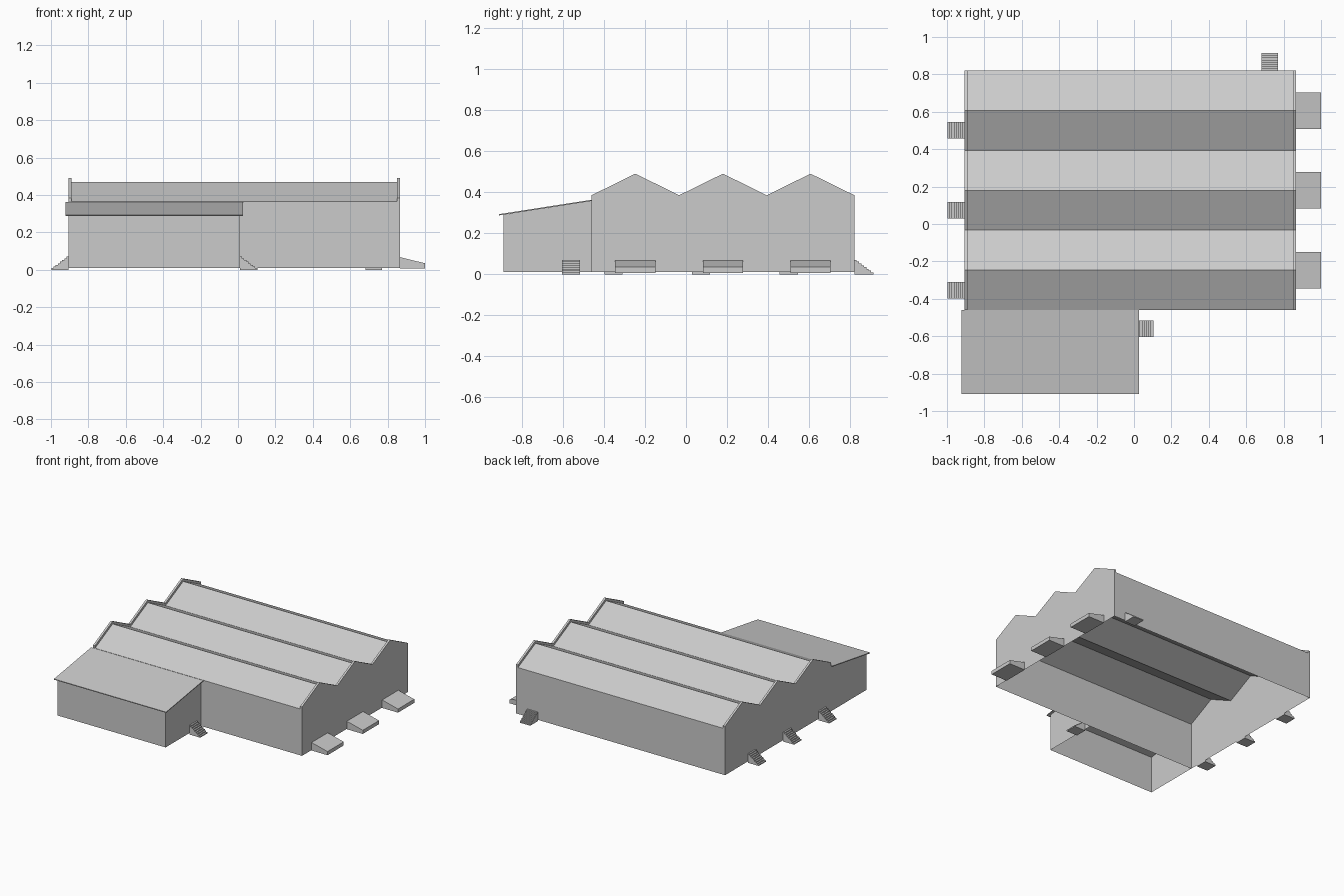
import bpy
import bmesh
import math

cube = bpy.data.objects.get("Cube")
if cube:
    bpy.data.objects.remove(cube, do_unlink=True)

GREY = (0.6, 0.6, 0.6, 1.0)
grey = bpy.data.materials.new("plain_grey")
grey.use_nodes = True
grey.diffuse_color = GREY
grey.node_tree.nodes["Principled BSDF"].inputs["Base Color"].default_value = GREY


def prism(name, profile, start, end, along="x", drop=None):
    """Extrude a profile along x (points are y, z) or y (points are x, z)."""
    bm = bmesh.new()
    if along == "x":
        verts = [bm.verts.new((start, p, z)) for p, z in profile]
        step = (end - start, 0, 0)
    else:
        verts = [bm.verts.new((p, start, z)) for p, z in profile]
        step = (0, end - start, 0)
    base = bm.faces.new(verts)
    extruded = bmesh.ops.extrude_face_region(
        bm, geom=[base], use_keep_orig=True)
    moved = [v for v in extruded["geom"] if isinstance(v, bmesh.types.BMVert)]
    bmesh.ops.translate(bm, verts=moved, vec=step)
    bmesh.ops.recalc_face_normals(bm, faces=bm.faces)
    if drop:
        bm.normal_update()
        bmesh.ops.delete(
            bm, geom=[f for f in bm.faces if drop(f)], context="FACES_ONLY")
    mesh = bpy.data.meshes.new(name)
    bm.to_mesh(mesh)
    bm.free()
    mesh.materials.append(grey)
    obj = bpy.data.objects.new(name, mesh)
    bpy.context.collection.objects.link(obj)
    return obj


# Main hall: hollow shell with a three-ridge roof and no floor
WEST, EAST, FRONT, BACK, FLOOR = -0.905, 0.865, -0.46, 0.82, 0.01
EAVE, RIDGE, BAYS = 0.365, 0.47, 3
half_bay = (BACK - FRONT) / (2 * BAYS)
roof = [(FRONT + i * half_bay, RIDGE if i % 2 else EAVE)
        for i in range(2 * BAYS + 1)]
prism("main_hall", [(FRONT, FLOOR)] + roof + [(BACK, FLOOR)], WEST, EAST,
      drop=lambda f: f.normal.z < -0.9)

# Gable parapets following the roof line
raised = [(y, z + 0.02) for y, z in reversed(roof)]
prism("west_parapet", roof + raised, WEST, WEST + 0.016)
prism("east_parapet", roof + raised, EAST - 0.016, EAST)

# Annex: open walls under a thin sloping roof
prism("annex_walls",
      [(-0.89, FLOOR), (FRONT, FLOOR), (FRONT, 0.357), (-0.89, 0.29)],
      WEST, 0.01,
      drop=lambda f: abs(f.normal.z) > 0.5 or f.normal.y > 0.9)
prism("annex_roof",
      [(-0.91, 0.287), (FRONT, 0.357), (FRONT, 0.363), (-0.91, 0.293)],
      -0.922, 0.028)

# Stairs: local +x points away from the wall
STEPS, RUN, RISE, WIDTH = 8, 0.093, 0.07, 0.088
stair_profile = [(0, 0)]
for i in range(STEPS):
    height = RISE * (STEPS - i) / STEPS
    stair_profile += [(RUN * i / STEPS, height),
                      (RUN * (i + 1) / STEPS, height)]
stair_profile.append((RUN, 0))


def stairs(name, x, y, degrees):
    obj = prism(name, stair_profile, -WIDTH / 2, WIDTH / 2, along="y")
    obj.location = (x, y, 0)
    obj.rotation_euler.z = math.radians(degrees)


for i in range(BAYS):
    bay = FRONT + 2 * half_bay * i
    stairs(f"west_stairs_{i + 1}", WEST, bay + 0.107, 180)
    # Loading ramps on the east wall
    prism(f"loading_ramp_{i + 1}",
          [(EAST, 0.007), (EAST, 0.068), (1.0, 0.035), (1.0, 0.007)],
          bay + 0.115, bay + 0.311, along="y")
stairs("back_stairs", 0.725, BACK, 90)
stairs("annex_stairs", 0.01, -0.56, 0)
